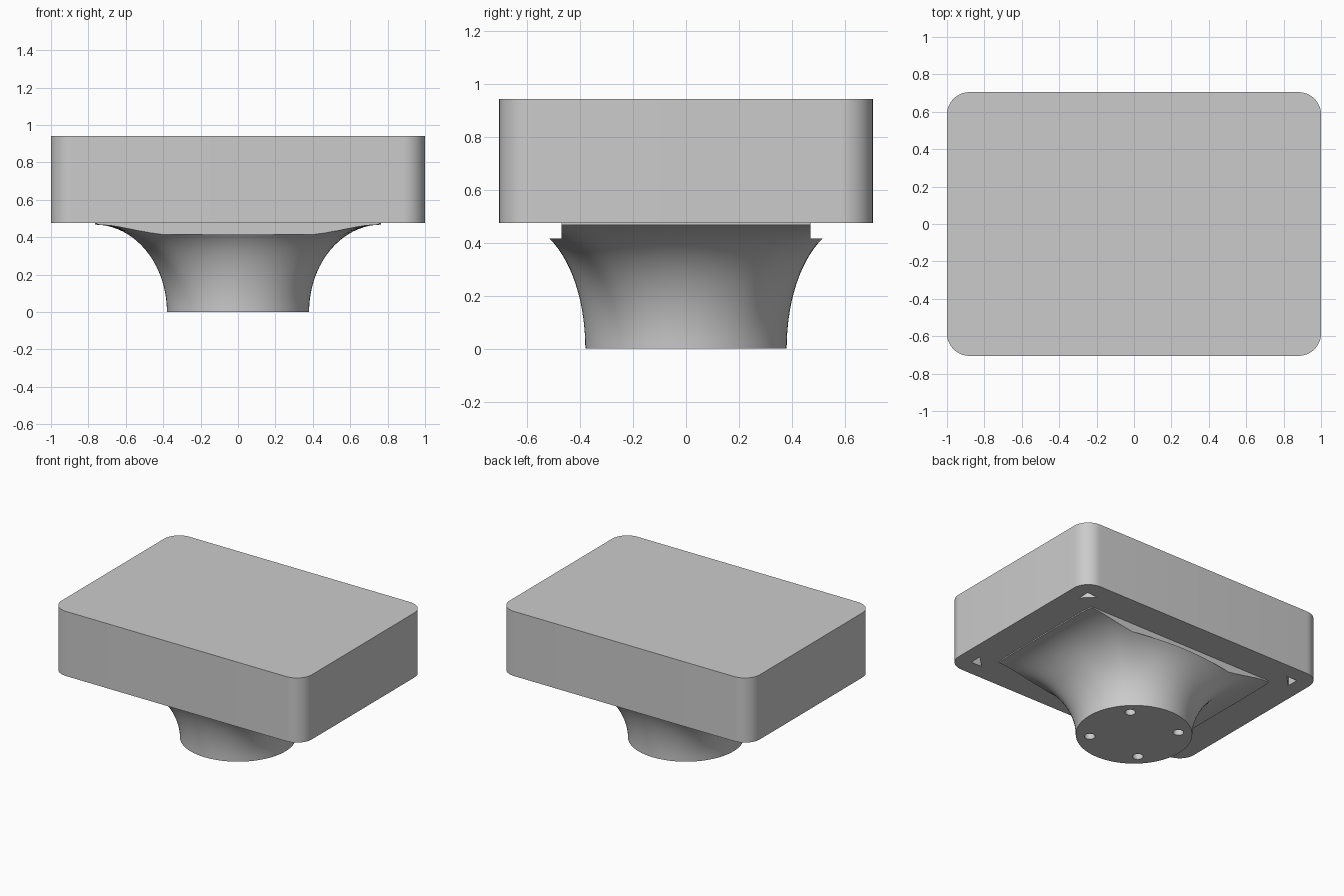
import bpy
import bmesh
from math import sin, cos, pi, radians
from mathutils import Matrix, Vector

cube = bpy.data.objects.get("Cube")
if cube:
    bpy.data.objects.remove(cube, do_unlink=True)

grey = bpy.data.materials.new("light_grey")
grey.use_nodes = True
grey.diffuse_color = (0.6, 0.6, 0.6, 1)
grey.node_tree.nodes["Principled BSDF"].inputs["Base Color"].default_value = (0.6, 0.6, 0.6, 1)

HALF_X, HALF_Y = 1.0, 0.705
BLOCK_Z, TOP_Z = 0.475, 0.942
LEDGE_Z, LEDGE_Y = 0.415, 0.47
FOOT_R, FLARE_Z = 0.38, 0.467
SIGNS = [(sx, sy) for sx in (-1, 1) for sy in (-1, 1)]


def finish(name, bm):
    bmesh.ops.recalc_face_normals(bm, faces=bm.faces)
    mesh = bpy.data.meshes.new(name)
    bm.to_mesh(mesh)
    bm.free()
    mesh.materials.append(grey)
    obj = bpy.data.objects.new(name, mesh)
    bpy.context.collection.objects.link(obj)
    return obj


def add_box(bm, low, high):
    low, high = Vector(low), Vector(high)
    matrix = Matrix.Translation((low + high) / 2) @ Matrix.Diagonal((*(high - low), 1))
    bmesh.ops.create_cube(bm, size=1, matrix=matrix)


def cut(obj, cutter):
    cutter.hide_render = True
    bpy.ops.object.select_all(action="DESELECT")
    bpy.context.view_layer.objects.active = obj
    obj.select_set(True)
    mod = obj.modifiers.new("cut", "BOOLEAN")
    mod.operation = "DIFFERENCE"
    mod.solver = "EXACT"
    mod.object = cutter
    bpy.ops.object.modifier_apply(modifier=mod.name)
    bpy.data.objects.remove(cutter, do_unlink=True)
    bpy.ops.object.shade_smooth_by_angle(angle=radians(30))


# Block with rounded upright corners
bm = bmesh.new()
add_box(bm, (-HALF_X, -HALF_Y, BLOCK_Z), (HALF_X, HALF_Y, TOP_Z))
upright = [e for e in bm.edges if abs(e.verts[0].co.z - e.verts[1].co.z) > 0.1]
bmesh.ops.bevel(bm, geom=upright, offset=0.12, segments=12, profile=0.5, affect="EDGES")
block = finish("block", bm)

# Triangular openings in the corners of the underside
bm = bmesh.new()
for sx, sy in SIGNS:
    corner = [(0.89, 0.59), (0.805, 0.59), (0.89, 0.505)]
    face = bm.faces.new([bm.verts.new((x * sx, y * sy, BLOCK_Z - 0.05)) for x, y in corner])
    solid = bmesh.ops.extrude_face_region(bm, geom=[face])["geom"]
    bmesh.ops.translate(bm, vec=(0, 0, 0.35),
                        verts=[v for v in solid if isinstance(v, bmesh.types.BMVert)])
cut(block, finish("corner_cutter", bm))

# Neck flaring from a round foot to a soft rectangle
SEGMENTS, RINGS, POWER = 96, 20, 8


def flare_ring(blend, z):
    ring = []
    for i in range(SEGMENTS):
        a = 2 * pi * i / SEGMENTS
        reach = (abs(cos(a) / 0.765) ** POWER + abs(sin(a) / 0.63) ** POWER) ** (-1 / POWER)
        r = FOOT_R + (reach - FOOT_R) * blend
        ring.append(bm.verts.new((r * cos(a), r * sin(a), z)))
    return ring


bm = bmesh.new()
steps = [pi / 2 * k / RINGS for k in range(RINGS + 1)]
rings = [flare_ring(1 - cos(t), FLARE_Z * sin(t)) for t in steps]
rings.append(flare_ring(1, BLOCK_Z + 0.01))
for lower, upper in zip(rings, rings[1:]):
    for i in range(SEGMENTS):
        j = (i + 1) % SEGMENTS
        bm.faces.new((lower[i], lower[j], upper[j], upper[i]))
bm.faces.new(rings[0])
bm.faces.new(rings[-1])
neck = finish("neck", bm)

# Ledges along the front and back, and screw holes in the foot
bm = bmesh.new()
for s in (-1, 1):
    ys = sorted((s * LEDGE_Y, s))
    add_box(bm, (-1, ys[0], LEDGE_Z), (1, ys[1], 0.6))
for sx, sy in SIGNS:
    bmesh.ops.create_cone(bm, cap_ends=True, segments=24, radius1=0.035, radius2=0.035,
                          depth=0.3, matrix=Matrix.Translation((0.205 * sx, 0.205 * sy, 0)))
cut(neck, finish("neck_cutter", bm))
